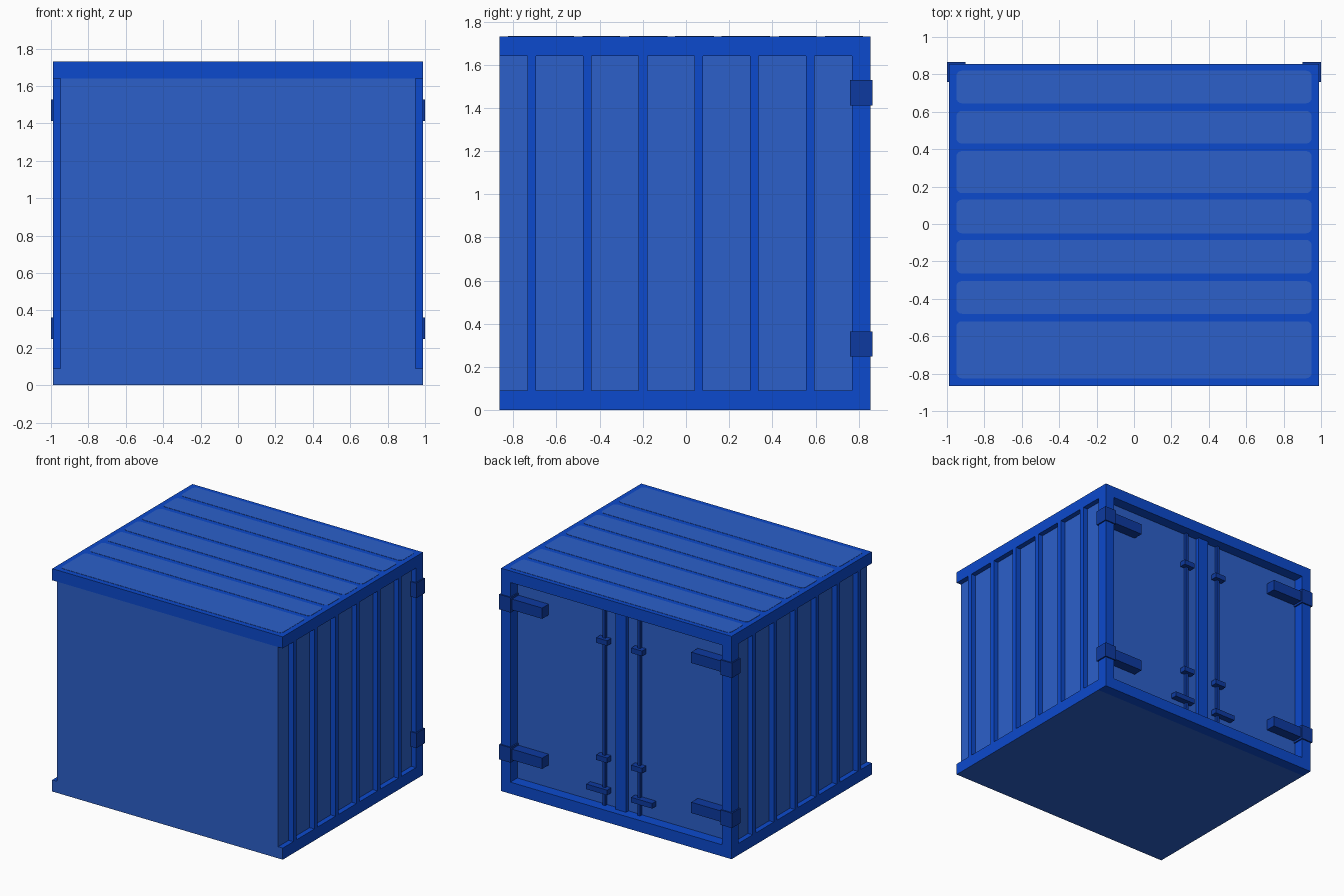
import bpy
import bmesh

old = bpy.data.objects.get("Cube")
if old:
    bpy.data.objects.remove(old, do_unlink=True)


def make_mat(name, rgb):
    m = bpy.data.materials.new(name)
    m.use_nodes = True
    col = (*rgb, 1.0)
    m.diffuse_color = col
    bsdf = next(n for n in m.node_tree.nodes if n.type == 'BSDF_PRINCIPLED')
    bsdf.inputs["Base Color"].default_value = col
    return m


BLUE = make_mat("frame_blue", (0.0037, 0.068, 0.610))
LIGHT = make_mat("panel_blue", (0.025, 0.117, 0.591))
DARK = make_mat("hardware_blue", (0.004, 0.042, 0.352))


def box(name, x, y, z, mats, corner=0.0, rule=None):
    """Box from (min, max) ranges; corner rounds the upright edges."""
    bm = bmesh.new()
    bmesh.ops.create_cube(bm, size=1.0)
    for v in bm.verts:
        for i, (lo, hi) in enumerate((x, y, z)):
            v.co[i] = lo if v.co[i] < 0 else hi
    if corner:
        upright = [e for e in bm.edges
                   if abs(e.verts[0].co.z - e.verts[1].co.z) > 1e-6]
        bmesh.ops.bevel(bm, geom=upright, offset=corner, segments=4,
                        affect='EDGES', profile=0.5)
    bm.normal_update()
    if rule:
        for f in bm.faces:
            f.material_index = rule(f.normal)
    me = bpy.data.meshes.new(name)
    bm.to_mesh(me)
    bm.free()
    for m in mats:
        me.materials.append(m)
    ob = bpy.data.objects.new(name, me)
    bpy.context.scene.collection.objects.link(ob)
    return ob


def pair(name, x, y, z, mat):
    """Mirrored boxes on the left (+x) and right (-x)."""
    box("left_" + name, x, y, z, [mat])
    box("right_" + name, (-x[1], -x[0]), y, z, [mat])


FRONT, DOOR, BACK = -0.865, 0.77, 0.855
LOW, HIGH, TOP = 0.09, 1.64, 1.73

# Main shell: panelled core, base with a light front and underside, roof frame
box("body", (-0.95, 0.95), (FRONT, DOOR), (LOW, HIGH), [LIGHT])
box("base", (-0.99, 0.99), (FRONT, DOOR), (0, LOW), [BLUE, LIGHT],
    rule=lambda n: 1 if n.y < -0.5 or n.z < -0.5 else 0)
box("door_sill", (-0.99, 0.99), (DOOR, BACK), (0, LOW), [BLUE])
box("roof", (-0.99, 0.99), (FRONT, BACK), (HIGH, TOP), [BLUE])

# Roof panels
for i, span in enumerate([(-0.825, -0.52), (-0.48, -0.305), (-0.265, -0.085),
                          (-0.05, 0.13), (0.165, 0.39), (0.43, 0.605),
                          (0.645, 0.82)], 1):
    box(f"roof_panel_{i}", (-0.95, 0.95), span, (TOP - 0.002, TOP + 0.002),
        [LIGHT], corner=0.03)

# Side ribs and rear corner posts
for i in range(6):
    y = -0.715 + i * 0.258
    pair(f"side_rib_{i + 1}", (0.95, 0.99), (y - 0.02, y + 0.02), (LOW, HIGH), BLUE)
pair("rear_post", (0.91, 0.99), (DOOR, BACK), (LOW, HIGH), BLUE)

# Strip between the two doors
box("door_centre_strip", (-0.045, 0.045), (DOOR, 0.80), (LOW, HIGH), [BLUE])

# Locking rods with brackets and handles
pair("lock_rod", (0.138, 0.162), (DOOR, 0.795), (LOW, HIGH), DARK)
for name, z in (("lower", 0.46), ("upper", 1.37)):
    pair(name + "_rod_bracket", (0.103, 0.197), (DOOR, 0.82), (z - 0.02, z + 0.02), DARK)
pair("door_handle", (0.103, 0.283), (DOOR, 0.82), (0.19, 0.23), DARK)

# Hinges: a block wrapping the corner and an arm reaching over the door
for name, z in (("lower", 0.305), ("upper", 1.47)):
    pair(name + "_hinge_block", (0.90, 1.0), (0.76, 0.865), (z - 0.058, z + 0.058), DARK)
    pair(name + "_hinge_arm", (0.64, 0.90), (DOOR, 0.85), (z - 0.042, z + 0.042), DARK)
